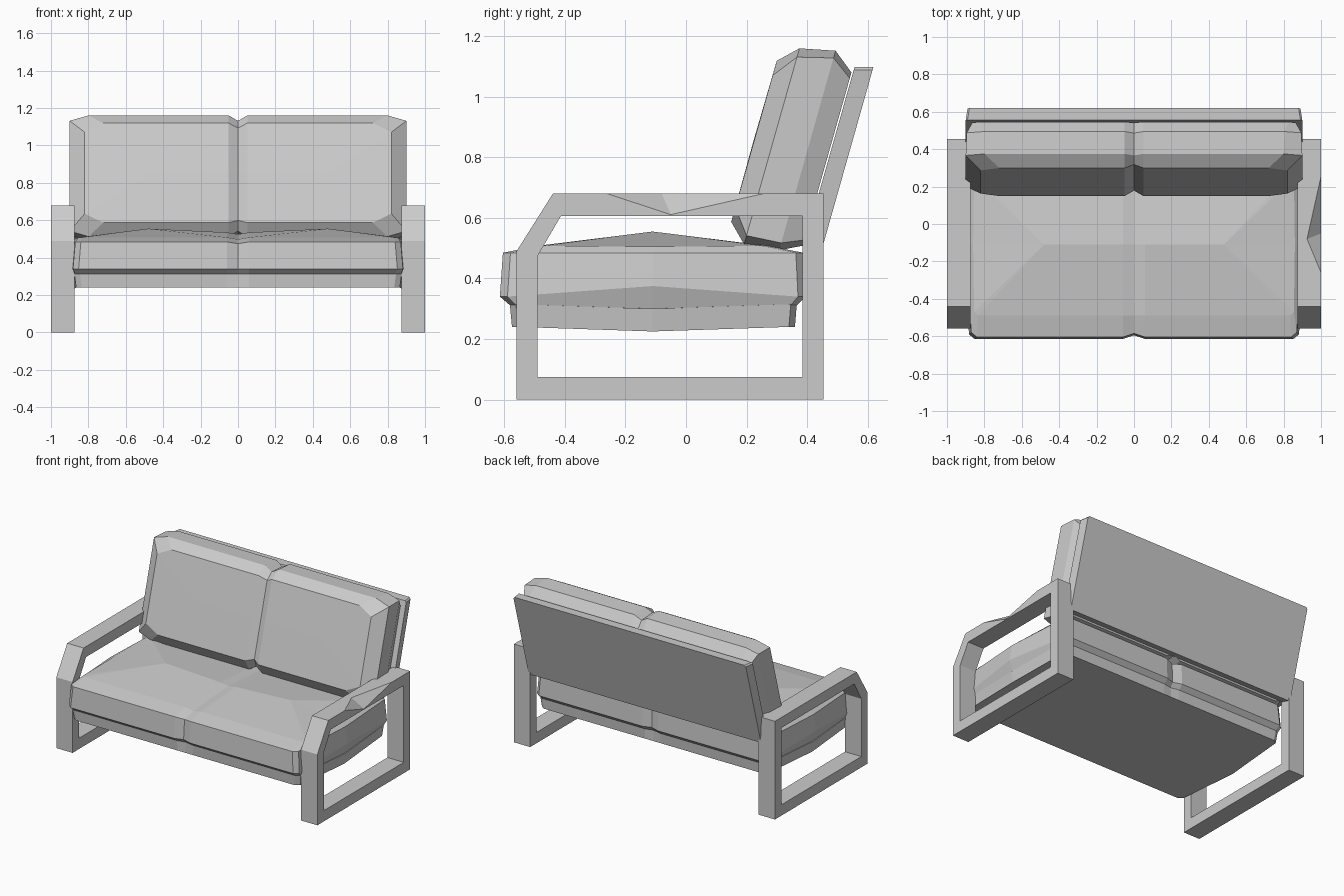
import bpy, bmesh, math
from mathutils import Vector

if "Cube" in bpy.data.objects:
    bpy.data.objects.remove(bpy.data.objects["Cube"])


def make_object(name, verts, faces, recalc=False):
    mesh = bpy.data.meshes.new(name)
    mesh.from_pydata(verts, [], faces)
    if recalc:
        bm = bmesh.new()
        bm.from_mesh(mesh)
        bmesh.ops.recalc_face_normals(bm, faces=bm.faces)
        bm.to_mesh(mesh)
        bm.free()
    obj = bpy.data.objects.new(name, mesh)
    bpy.context.collection.objects.link(obj)
    return obj


def pillow(name, rings, ym, peak, groove=0.06):
    """Stack half-outlines from bottom to top, close them, mirror across x.
    ring: z, half width, front y, back y, corner cut x, corner cut y,
          side bulge, middle z shift, crease depth, crease drop
    peak: x, z, z beside the crease, z in the crease"""
    verts, faces = [], []
    for z, hx, y0, y1, c, d, bulge, mz, crease, drop in rings:
        verts += [(0, y0 + crease, z - drop), (groove, y0, z), (hx - c, y0, z),
                  (hx, y0 + d, z), (hx + bulge, ym, z + mz), (hx, y1 - d, z),
                  (hx - c, y1, z), (groove, y1, z), (0, y1 - crease, z - drop)]
    for k in range(len(rings) - 1):
        for i in range(8):
            a = 9 * k + i
            faces.append((a, a + 1, a + 10, a + 9))
    faces.append(tuple(range(8, -1, -1)))
    t, n = 9 * (len(rings) - 1), len(verts)
    px, pz, qz, cz = peak
    verts += [(px, ym, pz), (groove, ym, qz), (0, ym, cz)]
    P, Q, C = n, n + 1, n + 2
    faces += [(t, t + 1, Q, C), (t + 1, t + 2, P, Q), (t + 6, t + 7, Q, P), (t + 7, t + 8, C, Q)]
    faces += [(t + i, t + i + 1, P) for i in range(2, 6)]
    obj = make_object(name, verts, faces)
    obj.modifiers.new("Mirror", "MIRROR")
    return obj


# Seat base and seat cushion
pillow("seat_base", [
    (0.24, 0.865, -0.575, 0.36, 0.03, 0.02, 0.025, -0.015, 0.0, 0.0),
    (0.315, 0.875, -0.582, 0.366, 0.03, 0.02, 0.025, -0.015, 0.012, 0.0)],
    -0.11, (0.48, 0.315, 0.315, 0.315))
pillow("seat_cushion", [
    (0.31, 0.872, -0.58, 0.365, 0.03, 0.02, 0.02, -0.015, 0.012, 0.0),
    (0.34, 0.882, -0.615, 0.395, 0.03, 0.025, 0.035, 0.035, 0.02, 0.0),
    (0.485, 0.87, -0.605, 0.388, 0.03, 0.025, 0.03, 0.0, 0.02, 0.01),
    (0.508, 0.855, -0.49, 0.27, 0.02, 0.02, 0.005, -0.003, 0.0, 0.01)],
    -0.11, (0.48, 0.555, 0.535, 0.525))

# Back cushion and back panel, built flat and leaned back
lean = math.atan2(0.962, 0.272)
back_cushion = pillow("back_cushion", [
    (0.065, 0.865, -0.01, 0.585, 0.04, 0.02, 0.0, 0.0, 0.02, 0.0),
    (0.135, 0.895, -0.045, 0.64, 0.09, 0.025, 0.0, 0.0, 0.03, 0.0),
    (0.252, 0.9, -0.058, 0.615, 0.1, 0.03, 0.0, 0.0, 0.03, 0.0),
    (0.313, 0.82, 0.002, 0.555, 0.1, 0.05, 0.0, 0.0, 0.02, 0.025)],
    0.28, (0.48, 0.315, 0.315, 0.288), 0.05)
back_panel = pillow("back_panel", [
    (0.0, 0.89, 0.0, 0.622, 0.01, 0.01, 0.0, 0.0, 0.0, 0.0),
    (0.06, 0.9, 0.0, 0.605, 0.01, 0.01, 0.0, 0.0, 0.0, 0.0)],
    0.3, (0.48, 0.06, 0.06, 0.06))
for obj in (back_cushion, back_panel):
    obj.location = (0, 0.45, 0.5)
    obj.rotation_euler.x = lean

# Arm frames: closed loop profile with an opening
outer = [(-0.56, 0), (0.455, 0), (0.455, 0.68), (-0.44, 0.68), (-0.56, 0.49)]
inner = [(-0.49, 0.075), (0.385, 0.075), (0.385, 0.607), (-0.413, 0.607), (-0.49, 0.475)]


def arm(name, x0, x1):
    verts = [(x, y, z) for x in (x0, x1) for loop in (outer, inner) for y, z in loop]
    faces = []
    for i in range(5):
        j = (i + 1) % 5
        faces += [(i, j, j + 5, i + 5), (i + 10, j + 10, j + 15, i + 15),
                  (i, j, j + 10, i + 10), (i + 5, j + 5, j + 15, i + 15)]
    return make_object(name, verts, faces, True)


arm("left_arm_frame", -1.0, -0.875)
right_arm = arm("right_arm_frame", 0.875, 1.0)

# Triangular dent in the right armrest
a, b = Vector((1, -0.26, 0.68)), Vector((1, 0.255, 0.68))
c, d = Vector((1, -0.05, 0.611)), Vector((0.925, -0.08, 0.68))
bm = bmesh.new()
for p in (a, b, c + (c - d) * 0.5, d + (d - c) * 0.5, Vector((1.06, 0, 0.74))):
    bm.verts.new(p)
bmesh.ops.convex_hull(bm, input=bm.verts)
bmesh.ops.recalc_face_normals(bm, faces=bm.faces)
cutter = make_object("dent_cutter", [], [])
bm.to_mesh(cutter.data)
bm.free()
cutter.hide_render = True
cutter.hide_set(True)
cut = right_arm.modifiers.new("Dent", "BOOLEAN")
cut.operation, cut.solver, cut.object = "DIFFERENCE", "EXACT", cutter
